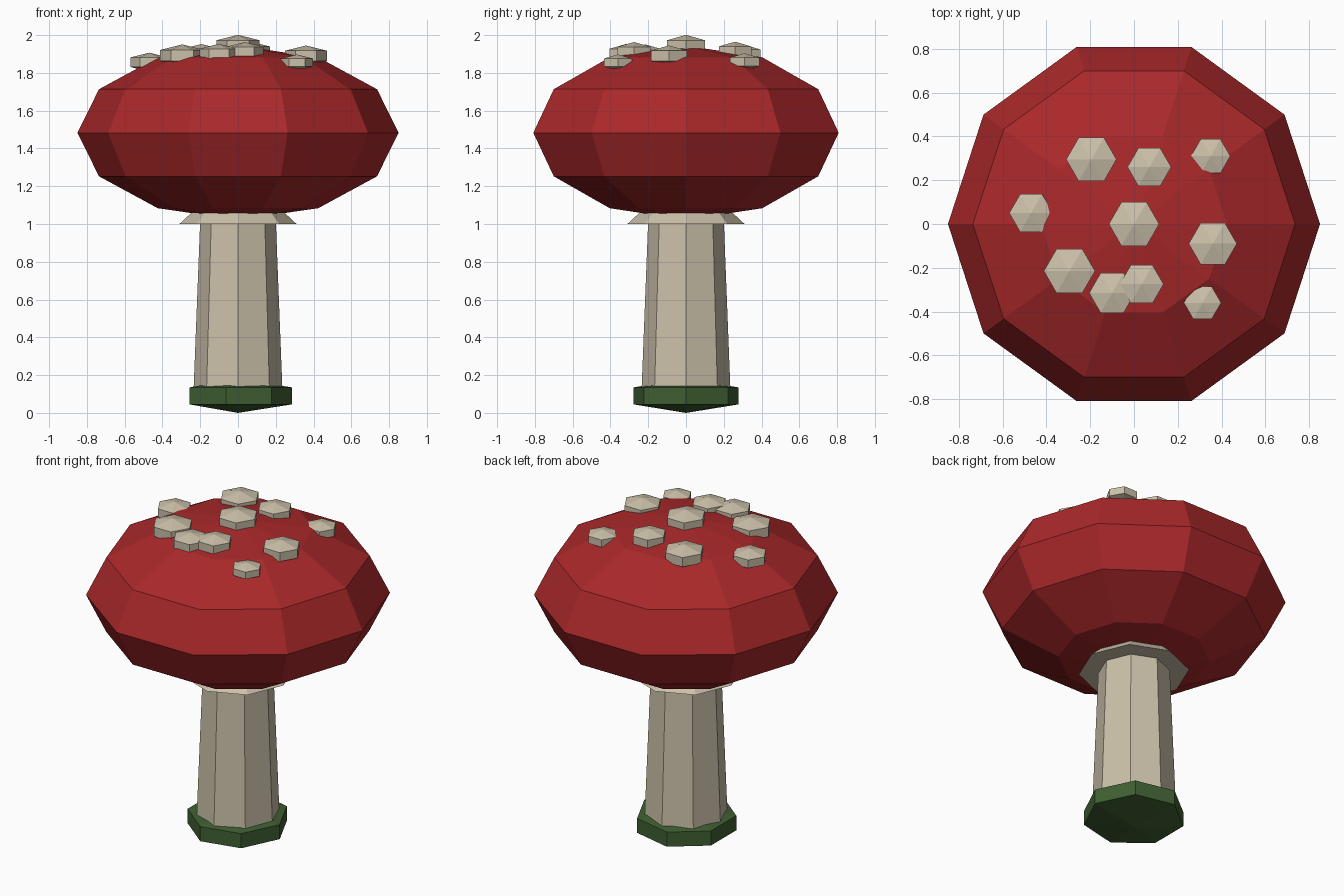
import bpy
import math

if "Cube" in bpy.data.objects:
    bpy.data.objects.remove(bpy.data.objects["Cube"], do_unlink=True)


def make_material(name, rgb):
    mat = bpy.data.materials.new(name)
    mat.use_nodes = True
    colour = (*rgb, 1.0)
    mat.diffuse_color = colour
    mat.node_tree.nodes["Principled BSDF"].inputs["Base Color"].default_value = colour
    return mat


red = make_material("cap red", (0.40, 0.021, 0.023))
cream = make_material("cream", (0.60, 0.53, 0.40))
green = make_material("moss green", (0.05, 0.115, 0.032))


def lathe(name, profile, sides, mat, location=(0, 0, 0)):
    """Spin a (radius, height) profile into a faceted solid; zero radius makes a tip."""
    verts, rings, faces = [], [], []
    for radius, z in profile:
        count = sides if radius > 0 else 1
        rings.append([len(verts) + i for i in range(count)])
        for i in range(count):
            a = math.tau * i / sides
            verts.append((radius * math.cos(a), radius * math.sin(a), z))
    for low, high in zip(rings, rings[1:]):
        for i in range(sides):
            j = (i + 1) % sides
            if len(low) == 1:
                faces.append((low[0], high[j], high[i]))
            elif len(high) == 1:
                faces.append((low[i], low[j], high[0]))
            else:
                faces.append((low[i], low[j], high[j], high[i]))
    if len(rings[0]) > 1:
        faces.append(rings[0][::-1])
    if len(rings[-1]) > 1:
        faces.append(rings[-1])
    mesh = bpy.data.meshes.new(name)
    mesh.from_pydata(verts, [], faces)
    mesh.materials.append(mat)
    obj = bpy.data.objects.new(name, mesh)
    obj.location = location
    bpy.context.collection.objects.link(obj)
    return obj


def ball_profile(radius, half_height, bands):
    """Half outline of a coarse squashed ball, from bottom tip to top tip."""
    points = [(0, -half_height)]
    for k in range(1, bands):
        a = math.pi * k / bands
        points.append((radius * math.sin(a), -half_height * math.cos(a)))
    return points + [(0, half_height)]


# Mossy base, stem and flared collar
lathe("moss_base", ball_profile(0.329, 0.09, 3), 7, green, (0, 0, 0.09))
lathe("stem", [(0.238, 0.05), (0.197, 1.1)], 8, cream)
lathe("collar", [(0.31, 1.0), (0.0, 1.29)], 8, cream)

# Cap
CAP_RADIUS, CAP_HALF, CAP_Z = 0.85, 0.461, 1.483
lathe("cap", ball_profile(CAP_RADIUS, CAP_HALF, 6), 10, red, (0, 0, CAP_Z))

# Raised spots following the curve of the cap: x, y, radius
spots = [
    (0, 0, 0.115), (-0.195, 0.295, 0.115), (0.07, 0.26, 0.10),
    (0.35, 0.31, 0.09), (-0.47, 0.05, 0.10), (0.36, -0.09, 0.11),
    (-0.295, -0.215, 0.117), (-0.10, -0.315, 0.105),
    (0.035, -0.275, 0.10), (0.313, -0.36, 0.085),
]
for number, (x, y, r) in enumerate(spots, 1):
    rho = math.hypot(x, y)
    z = CAP_Z + CAP_HALF * math.sqrt(1 - (rho / CAP_RADIUS) ** 2) - 0.02 * rho
    lathe(f"spot_{number}", ball_profile(r / 0.866, 0.5 * r, 3), 6, cream, (x, y, z))
